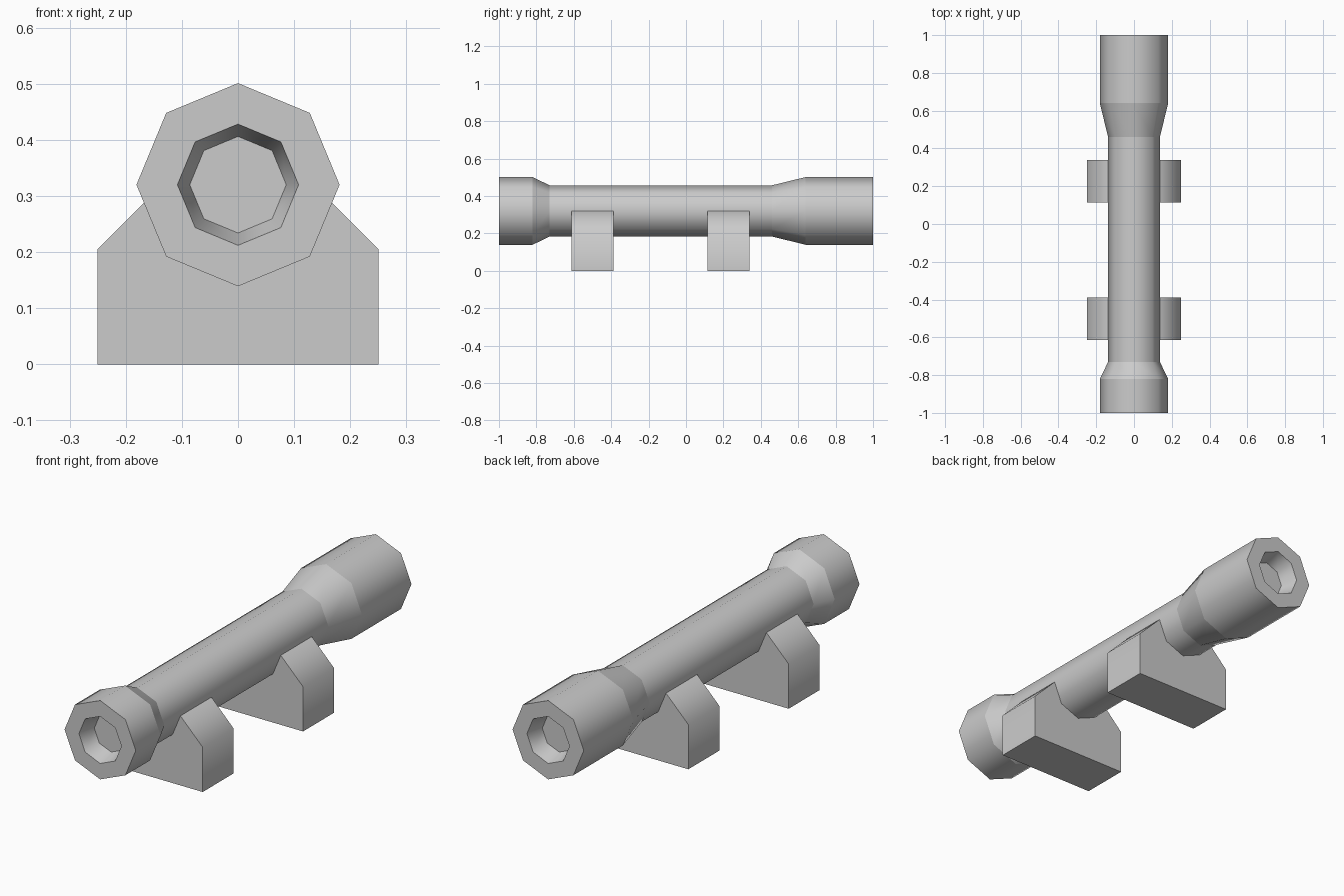
import bpy, bmesh
from math import cos, sin, pi, radians

if "Cube" in bpy.data.objects:
    bpy.data.objects.remove(bpy.data.objects["Cube"])

AXIS_Z, SIDES = 0.32, 8


def finish(name, bm, ring_edges=()):
    bmesh.ops.recalc_face_normals(bm, faces=bm.faces)
    sharp = [e.index for e in ring_edges]
    mesh = bpy.data.meshes.new(name)
    bm.to_mesh(mesh)
    bm.free()
    ob = bpy.data.objects.new(name, mesh)
    bpy.context.collection.objects.link(ob)
    bpy.ops.object.select_all(action='DESELECT')
    ob.select_set(True)
    bpy.context.view_layer.objects.active = ob
    bpy.ops.object.shade_smooth_by_angle(angle=radians(50))
    for i in sharp:
        mesh.edges[i].use_edge_sharp = True
    return ob


# Scope tube: octagonal sections along y, with a tapered recess at each end
def scope_tube():
    profile = [(-0.92, 0.086), (-1, 0.108), (-1, 0.181), (-0.82, 0.181),
               (-0.73, 0.137), (0.46, 0.137), (0.64, 0.181), (1, 0.181),
               (1, 0.108), (0.92, 0.086)]
    bm = bmesh.new()
    rings = [[bm.verts.new((r * cos(2 * pi * k / SIDES), y,
                            AXIS_Z + r * sin(2 * pi * k / SIDES)))
              for k in range(SIDES)] for y, r in profile]
    for a, b in zip(rings, rings[1:]):
        for k in range(SIDES):
            n = (k + 1) % SIDES
            bm.faces.new((a[k], a[n], b[n], b[k]))
    bm.faces.new(rings[0])
    bm.faces.new(rings[-1])
    bm.edges.index_update()
    # Every section ring stays crisp, the facets around the tube blend
    ring_edges = [e for e in bm.edges
                  if abs(e.verts[0].co.y - e.verts[1].co.y) < 1e-5]
    finish("scope_tube", bm, ring_edges)


# Mount block: chamfered profile extruded along y, its top inside the tube
def mount(name, y0, y1):
    half = [(0.25, 0), (0.25, 0.205), (0.136, 0.32)]
    outline = half + [(-x, z) for x, z in reversed(half)]
    bm = bmesh.new()
    face = bm.faces.new([bm.verts.new((x, y0, z)) for x, z in outline])
    ext = bmesh.ops.extrude_face_region(bm, geom=[face])
    verts = [v for v in ext["geom"] if isinstance(v, bmesh.types.BMVert)]
    bmesh.ops.translate(bm, verts=verts, vec=(0, y1 - y0, 0))
    if len(bm.faces) == 7:
        bm.faces.new([v for v in face.verts])
    finish(name, bm)


scope_tube()
mount("front_mount", -0.613, -0.388)
mount("rear_mount", 0.115, 0.34)
